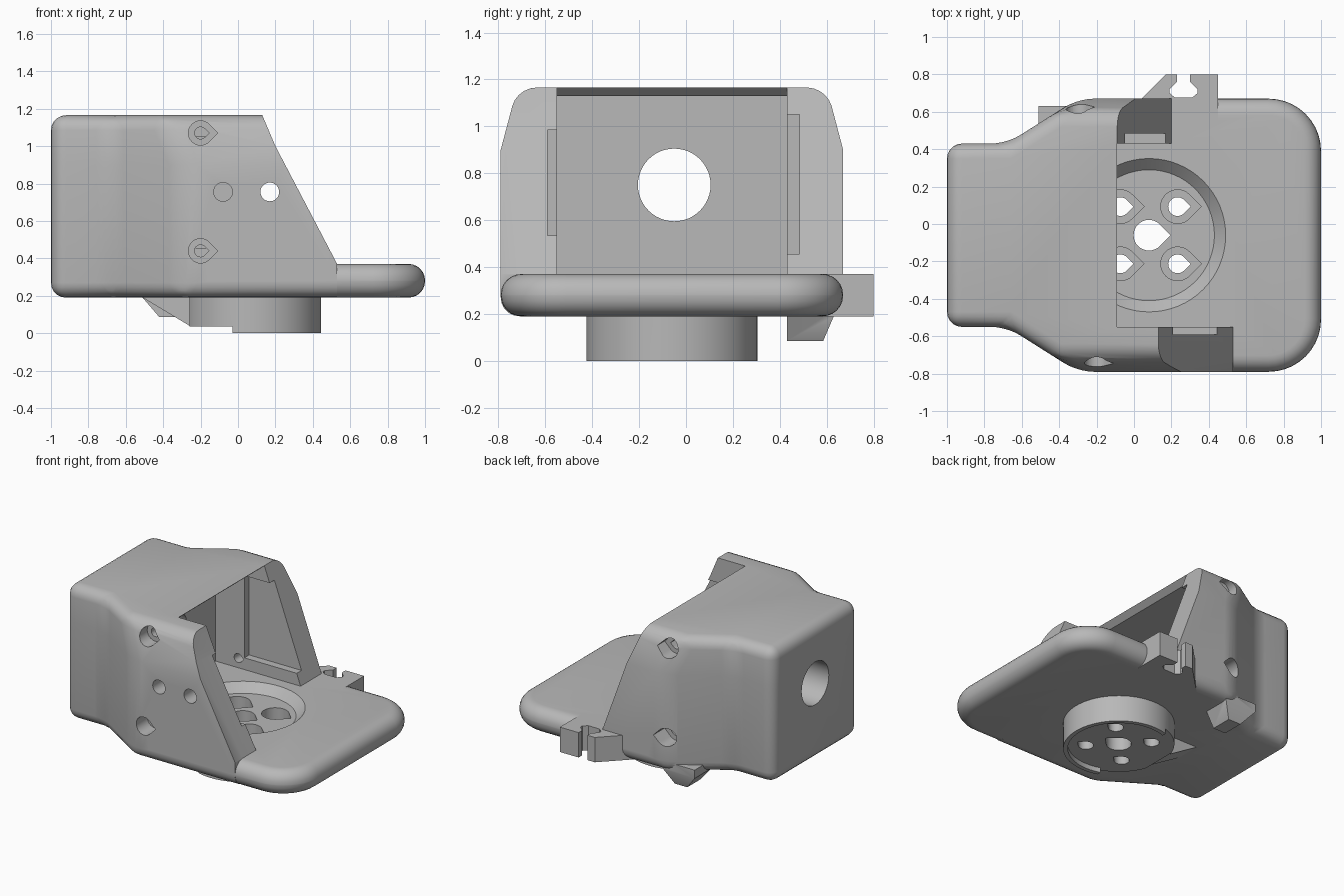
import bpy, bmesh
from math import cos, sin, pi, radians

if "Cube" in bpy.data.objects:
    bpy.data.objects.remove(bpy.data.objects["Cube"])

grey = bpy.data.materials.new("plain grey")
grey.use_nodes = True
colour = (0.48, 0.48, 0.48, 1)
grey.diffuse_color = colour
grey.node_tree.nodes["Principled BSDF"].inputs["Base Color"].default_value = colour


# ---- helpers ----
def loft(name, rings):
    """Closed solid through rings that share a point count."""
    bm = bmesh.new()
    loops = [[bm.verts.new(p) for p in ring] for ring in rings]
    n = len(loops[0])
    bm.faces.new(loops[0])
    bm.faces.new(loops[-1])
    for a, b in zip(loops, loops[1:]):
        for i in range(n):
            j = (i + 1) % n
            bm.faces.new((a[i], a[j], b[j], b[i]))
    bmesh.ops.recalc_face_normals(bm, faces=bm.faces)
    mesh = bpy.data.meshes.new(name)
    bm.to_mesh(mesh)
    bm.free()
    mesh.materials.append(grey)
    ob = bpy.data.objects.new(name, mesh)
    bpy.context.collection.objects.link(ob)
    return ob


def prism(name, poly, axis, lo, hi):
    place = {"x": lambda a, b, t: (t, a, b),
             "y": lambda a, b, t: (a, t, b),
             "z": lambda a, b, t: (a, b, t)}[axis]
    return loft(name, [[place(a, b, t) for a, b in poly] for t in (lo, hi)])


def arc(cx, cy, r, start, end, n):
    return [(cx + r * cos(radians(start + (end - start) * i / n)),
             cy + r * sin(radians(start + (end - start) * i / n))) for i in range(n + 1)]


def circle(cx, cy, r, n=48):
    return arc(cx, cy, r, 0, 360, n)[:-1]


def teardrop(cx, cy, r):
    return arc(cx, cy, r, 45, 315, 24) + [(cx + r * 1.414, cy)]


def rect(x0, x1, y0, y1):
    return [(x0, y0), (x1, y0), (x1, y1), (x0, y1)]


def apply(ob, mod):
    bpy.context.view_layer.update()
    with bpy.context.temp_override(object=ob, active_object=ob, selected_objects=[ob]):
        bpy.ops.object.modifier_apply(modifier=mod.name)


def bevel(ob, width, segments):
    mod = ob.modifiers.new("round", "BEVEL")
    mod.width, mod.segments = width, segments
    mod.limit_method, mod.angle_limit = "ANGLE", radians(25)
    apply(ob, mod)


def combine(ob, other, operation="DIFFERENCE"):
    mod = ob.modifiers.new("combine", "BOOLEAN")
    mod.object, mod.operation, mod.solver = other, operation, "EXACT"
    apply(ob, mod)
    bpy.data.objects.remove(other)


def cut(ob, poly, axis, lo, hi):
    combine(ob, prism("cutter", poly, axis, lo, hi))


# ---- shell: narrow back, flared middle, sides leaning in near the top ----
MID = -0.06


def outline(z, inset):
    half = [(-1, 0.49), (-0.68, 0.49), (-0.3 - inset * 1.6, 0.73 - inset), (0.7, 0.73 - inset)]
    return ([(x, MID - h, z) for x, h in half] +
            [(x, MID + h, z) for x, h in reversed(half)])


housing = loft("housing", [outline(0.19, 0), outline(0.9, 0), outline(1.165, 0.07)])
bevel(housing, 0.08, 5)

# pocket with an open front and a thin undercut roof edge
cut(housing, [(-0.48, 0.37), (1.2, 0.37), (1.2, 1.3), (-0.09, 1.3), (-0.09, 1.165),
              (-0.13, 1.13), (-0.48, 1.13)], "y", -0.55, 0.43)

# slanted front ends of the two arms
cut(housing, [(0.12, 1.3), (0.13, 1.165), (0.2, 1.0), (0.53, 0.37), (0.53, 0),
              (1.2, 0), (1.2, 1.3)], "y", -1, MID)
cut(housing, [(-0.09, 1.3), (-0.09, 1.165), (0.2, 0.37), (0.2, 0),
              (1.2, 0), (1.2, 1.3)], "y", MID, 1)

# ---- base plate with a fully rounded rim ----
x1, y0, y1, r = 1, MID - 0.73, MID + 0.73, 0.28
plate = prism("base_plate", [(-0.25, y0)] + arc(x1 - r, y0 + r, r, -90, 0, 10) +
              arc(x1 - r, y1 - r, r, 0, 90, 10) + [(-0.25, y1)], "z", 0.19, 0.37)
bevel(plate, 0.088, 6)
combine(housing, plate, "UNION")

# ---- side clip with a keyhole slot ----
clip = prism("clip", [(-0.08, 0.55), (0.17, 0.8), (0.45, 0.8), (0.45, 0.55)], "z", 0.19, 0.37)
cut(clip, [(0.23, 0.85), (0.23, 0.76), (0.19, 0.72), (0.19, 0.7), (0.22, 0.675),
           (0.31, 0.675), (0.34, 0.7), (0.34, 0.72), (0.3, 0.76), (0.3, 0.85)], "z", 0, 1)
combine(housing, clip, "UNION")

# ---- round neck below the plate, with its ramp and the small side foot ----
CX = 0.08
neck = prism("neck", circle(CX, MID, 0.365, 64), "z", 0, 0.28)
cut(neck, rect(-0.5, -0.26, -0.6, 0.6), "z", -1, 1)
cut(neck, circle(CX, MID, 0.335, 64), "z", -0.1, 0.035)
cut(neck, rect(-0.5, -0.03, -0.6, 0.6), "z", -0.1, 0.035)
combine(housing, neck, "UNION")

ramp = prism("ramp", [(-0.2, 0.25), (-0.2, 0.04), (-0.26, 0.04), (-0.51, 0.19), (-0.51, 0.25)],
             "y", MID - 0.09, MID + 0.09)
combine(housing, ramp, "UNION")

foot = loft("foot", [[(x, y, z) for x, y in rect(*size)] for z, size in
                     ((0.085, (-0.42, -0.32, 0.43, 0.585)),
                      (0.19, (-0.51, -0.26, 0.43, 0.63)),
                      (0.25, (-0.51, -0.26, 0.43, 0.63)))])
combine(housing, foot, "UNION")

# ---- conical seat in the floor, centre bore and four counterbored holes ----
seat = loft("seat", [[(x, y, z) for x, y in circle(CX, MID, rad, 64)]
                     for z, rad in ((0.31, 0.35), (0.37, 0.41), (0.4, 0.44))])
combine(housing, seat)
cut(housing, teardrop(CX, MID, 0.082), "z", -0.1, 0.5)
for sx in (-1, 1):
    for sy in (-1, 1):
        hx, hy = CX + sx * 0.153, MID + sy * 0.153
        cut(housing, teardrop(hx, hy, 0.09), "z", 0.12, 0.5)
        cut(housing, teardrop(hx, hy, 0.05), "z", -0.1, 0.3)

# ---- grooves inside the arms ----
cut(housing, rect(-0.25, 1, 0.455, 1.05), "y", 0.4, 0.485)
cut(housing, rect(-0.15, 1, 0.535, 0.985), "y", -0.59, -0.5)

# ---- screw holes through both sides ----
for z in (0.44, 1.07):
    for hx, near, seat_y, far in ((-0.2, -0.5, -0.66, -1), (-0.3, 0.4, 0.54, 1)):
        cut(housing, teardrop(hx, z, 0.065), "y", *sorted((seat_y, far)))
        cut(housing, teardrop(hx, z, 0.032), "y", *sorted((near, far)))

# round holes in the right arm and the large rear opening
for hx in (-0.08, 0.17):
    cut(housing, circle(hx, 0.755, 0.05, 32), "y", -1, -0.45)
cut(housing, circle(-0.05, 0.75, 0.155), "x", -1.2, -0.4)

# ---- smooth shading with sharp edges kept ----
bpy.ops.object.select_all(action="DESELECT")
housing.select_set(True)
bpy.context.view_layer.objects.active = housing
bpy.ops.object.shade_smooth_by_angle(angle=radians(30))
